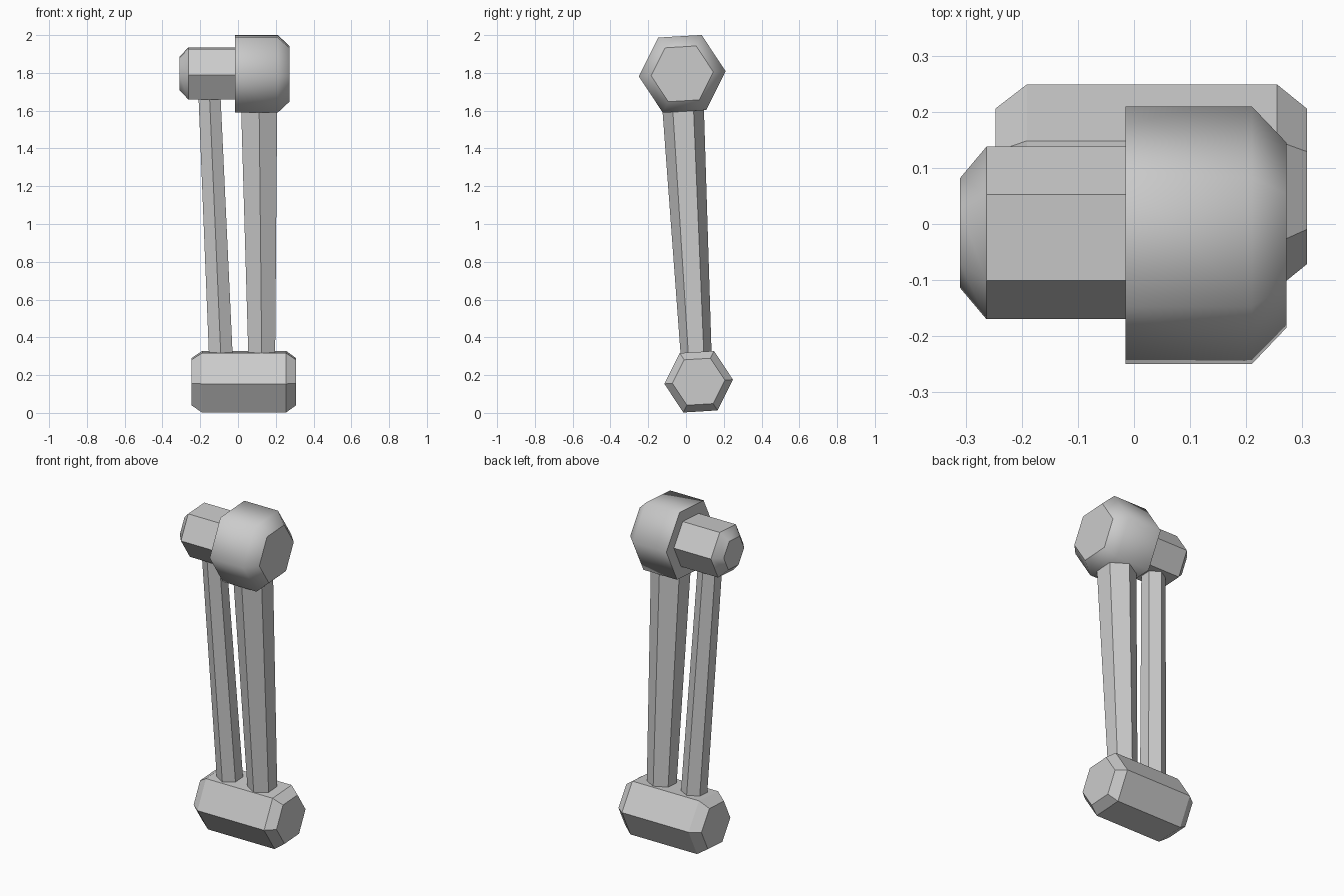
import bpy, bmesh, math
from mathutils import Vector, Matrix

if "Cube" in bpy.data.objects:
    bpy.data.objects.remove(bpy.data.objects["Cube"], do_unlink=True)

grey = bpy.data.materials.new("plain grey")
grey.use_nodes = True
grey.diffuse_color = (0.6, 0.6, 0.6, 1)
grey.node_tree.nodes["Principled BSDF"].inputs["Base Color"].default_value = (0.6, 0.6, 0.6, 1)

SIDES = 6
TILT = math.radians(3.5)


def hex_loft(name, rings, smooth_bands=()):
    """Skin six-sided rings given as (centre, radius, first axis, second axis, turn)."""
    bm = bmesh.new()
    loops = []
    for centre, radius, u, v, turn in rings:
        angles = [turn + math.tau * i / SIDES for i in range(SIDES)]
        loops.append([bm.verts.new(centre + radius * (u * math.cos(a) + v * math.sin(a)))
                      for a in angles])
    bm.faces.new(loops[0][::-1])
    bm.faces.new(loops[-1])
    for band, (a, b) in enumerate(zip(loops, loops[1:])):
        for i in range(SIDES):
            j = (i + 1) % SIDES
            face = bm.faces.new((a[i], a[j], b[j], b[i]))
            face.smooth = band in smooth_bands
    bmesh.ops.recalc_face_normals(bm, faces=bm.faces)
    mesh = bpy.data.meshes.new(name)
    bm.to_mesh(mesh)
    bm.free()
    mesh.materials.append(grey)
    obj = bpy.data.objects.new(name, mesh)
    bpy.context.collection.objects.link(obj)
    return obj


def knob(name, y, z, profile, smooth_bands=()):
    """Hexagonal block lying along x; the profile lists (x, radius)."""
    u, v = Vector((0, 1, 0)), Vector((0, 0, 1))
    return hex_loft(name, [(Vector((x, y, z)), r, u, v, TILT) for x, r in profile],
                    smooth_bands)


def rod(name, bottom, top, r_bottom, r_top):
    """Tapered hexagonal bar with a ridge facing front and back."""
    u, v = Vector((0, 1, 0)), Vector((-1, 0, 0))
    return hex_loft(name, [(Vector(bottom), r_bottom, u, v, 0),
                           (Vector(top), r_top, u, v, 0)])


# Upper joint: large rounded knob and a smaller one beside it
knob("large_upper_knob", -0.02, 1.795,
     [(-0.015, 0.23), (0.21, 0.23), (0.272, 0.165)], (0, 1))
knob("small_upper_knob", -0.016, 1.797,
     [(-0.31, 0.098), (-0.263, 0.154), (-0.01, 0.154)], (0,))

# Lower joint: one wide block with chamfered ends
knob("lower_block", 0.067, 0.165,
     [(-0.247, 0.139), (-0.191, 0.182), (0.255, 0.182), (0.308, 0.139)])

# Two bars joining the joints
rod("thick_rod", (0.127, 0.061, 0.167), (0.11, -0.025, 1.795), 0.079, 0.114)
rod("thin_rod", (-0.085, 0.061, 0.167), (-0.156, -0.02, 1.795), 0.073, 0.067)
